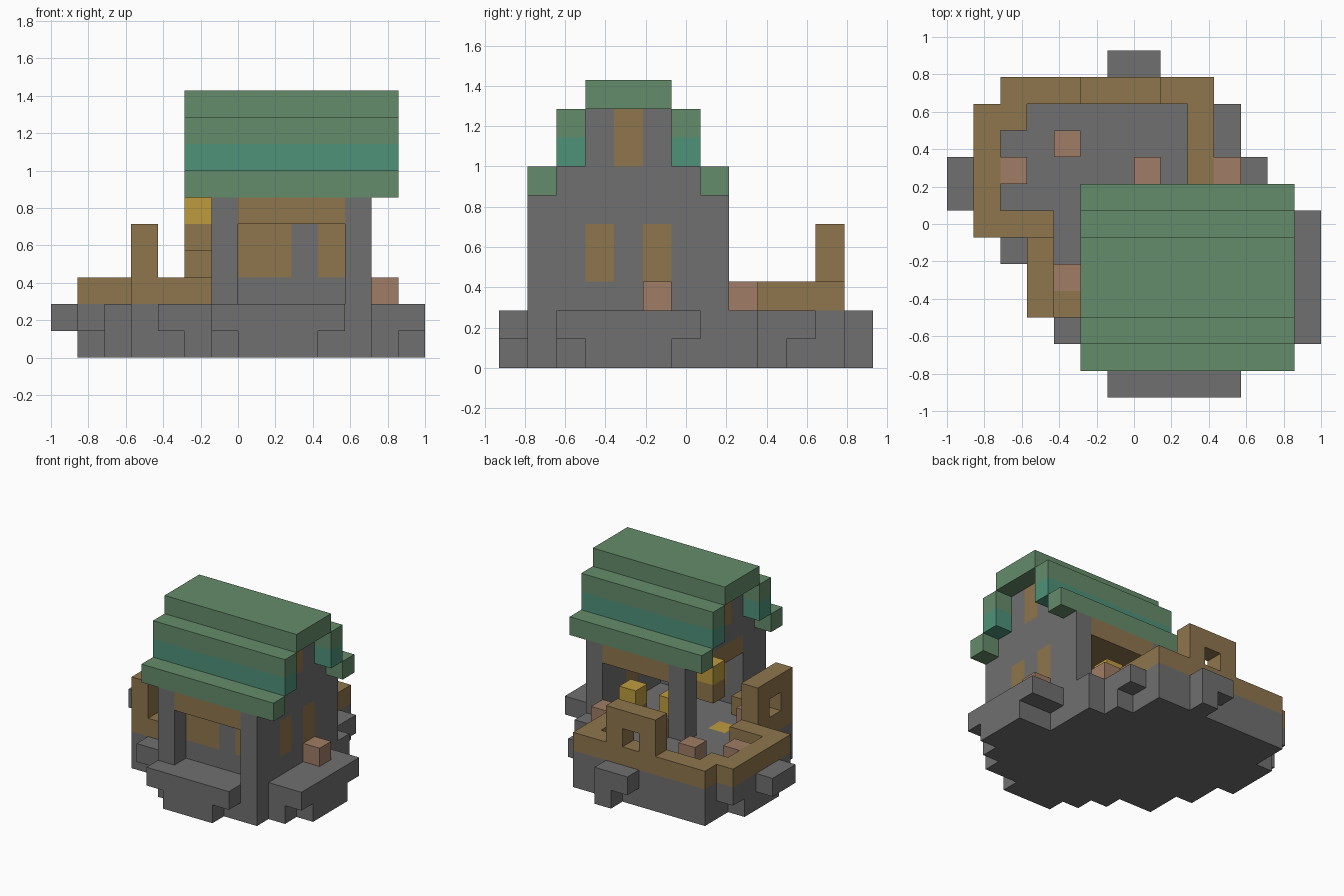
import bpy
import bmesh
import math
from mathutils import Vector

default_cube = bpy.data.objects.get("Cube")
if default_cube:
    bpy.data.objects.remove(default_cube, do_unlink=True)

UNIT = 1 / 7                      # edge length of one block
CENTRE = Vector((7, 6.5, 0))      # block position of the model origin
grid = {}                         # block -> name of the part that owns it


def fill(part, x, y, z):
    """Fill a box of blocks; each axis is one index or a (first, last) pair."""
    spans = [a if isinstance(a, tuple) else (a, a) for a in (x, y, z)]
    xs, ys, zs = (range(first, last + 1) for first, last in spans)
    for i in xs:
        for j in ys:
            for k in zs:
                grid[i, j, k] = part


def clear(x, y, z):
    grid.pop((x, y, z), None)


def make_material(name, colour):
    mat = bpy.data.materials.new(name)
    mat.use_nodes = True
    rgba = (*colour, 1)
    mat.diffuse_color = rgba
    mat.node_tree.nodes["Principled BSDF"].inputs["Base Color"].default_value = rgba
    return mat


stone = make_material("stone grey", (.16, .16, .16))
timber = make_material("timber brown", (.275, .18, .075))
green = make_material("roof green", (.13, .262, .145))
teal = make_material("roof teal", (.077, .287, .195))
clay = make_material("clay pink", (.35, .205, .133))
gold = make_material("lantern gold", (.51, .33, .05))

part_materials = {
    "stone_base": stone,
    "house_walls": stone,
    "floor_beams": timber,
    "window_panels": timber,
    "balcony_rail": timber,
    "roof_steps": green,
    "roof_band": teal,
    "clay_pots": clay,
    "lantern_bracket": timber,
    "lanterns": gold,
}

# Rounded base: first and last block of each row, front to back
lower_rows = [(7, 9), (6, 11), (5, 12), (3, 13), (3, 13), (2, 13), (2, 11),
              (1, 11), (1, 11), (1, 10), (2, 9), (2, 9), (7, 7)]
upper_rows = [(6, 10), (6, 11), (4, 13), (3, 13), (3, 13), (2, 13), (1, 13),
              (0, 11), (0, 11), (1, 10), (1, 10), (2, 9), (6, 7)]
for level, rows in enumerate((lower_rows, upper_rows)):
    for row, span in enumerate(rows):
        fill("stone_base", span, row, level)

# House walls: solid right end, open left end, recessed front
left_end, right_end = 6, 11
fill("house_walls", right_end, (1, 7), (2, 5))
fill("house_walls", left_end, (1, 2), (2, 5))
fill("house_walls", left_end, 7, (2, 5))
fill("house_walls", (left_end, right_end), 2, (2, 4))
for end in (left_end, right_end):
    fill("house_walls", end, (2, 6), 6)
    fill("house_walls", end, (3, 5), (7, 8))
    fill("window_panels", end, 4, (7, 8))

# Ceiling beams between the corner posts
fill("floor_beams", (left_end + 1, right_end - 1), (1, 7), 5)
fill("floor_beams", left_end, (3, 6), 5)

# Window panels flush in the walls
for column in (7, 8, 10):
    fill("window_panels", column, 2, (3, 4))
for row in (3, 5):
    fill("window_panels", right_end, row, (3, 4))

# Stepped roof, mirrored about the ridge
roof_span = (5, 12)
ridge = 4
for side in (-1, 1):
    fill("roof_steps", roof_span, ridge + 3 * side, 6)
    fill("roof_band", roof_span, ridge + 2 * side, 7)
    fill("roof_steps", roof_span, ridge + 2 * side, 8)
fill("roof_steps", roof_span, (ridge - 1, ridge + 1), 9)

# Balcony rail with two raised frames
fill("balcony_rail", 1, (6, 10), 2)
fill("balcony_rail", (1, 3), 6, 2)
fill("balcony_rail", (3, 5), 3, 2)
fill("balcony_rail", 2, (10, 11), 2)
fill("balcony_rail", (2, 9), 11, 2)
fill("balcony_rail", 9, (7, 11), 2)
fill("balcony_rail", 3, (3, 5), (2, 4))
fill("balcony_rail", (5, 7), 11, (2, 4))
clear(3, 4, 3)
clear(6, 11, 3)

# Clay pots around the terrace
for x, y in ((12, 5), (10, 8), (7, 8), (4, 9), (2, 8), (4, 4)):
    fill("clay_pots", x, y, 2)

# Lanterns, and the bracket below the hanging one
fill("lantern_bracket", 5, 6, 4)
for block in ((5, 6, 5), (9, 7, 3), (8, 5, 2), (5, 5, 1)):
    fill("lanterns", *block)


def build_part(name, mat):
    """Make one mesh from the exposed faces of a part's blocks."""
    bm = bmesh.new()
    corners = {}

    def corner(point):
        key = tuple(round(c) for c in point)
        if key not in corners:
            corners[key] = bm.verts.new((Vector(key) - CENTRE) * UNIT)
        return corners[key]

    for block, owner in grid.items():
        if owner != name:
            continue
        for axis in range(3):
            for sign in (-1, 1):
                normal = Vector((0, 0, 0))
                normal[axis] = sign
                if tuple(round(c) for c in Vector(block) + normal) in grid:
                    continue
                u = Vector((0, 0, 0))
                u[(axis + 1) % 3] = 1
                v = normal.cross(u)
                middle = Vector(block) + Vector((.5, .5, .5)) + normal / 2
                ring = [(-u - v) / 2, (u - v) / 2, (u + v) / 2, (v - u) / 2]
                bm.faces.new([corner(middle + offset) for offset in ring])

    # Merge coplanar block faces into large flat ones
    bmesh.ops.dissolve_limit(bm, angle_limit=math.radians(1),
                             verts=bm.verts[:], edges=bm.edges[:])
    mesh = bpy.data.meshes.new(name)
    bm.to_mesh(mesh)
    bm.free()
    mesh.materials.append(mat)
    obj = bpy.data.objects.new(name, mesh)
    bpy.context.scene.collection.objects.link(obj)


for part_name, part_material in part_materials.items():
    build_part(part_name, part_material)
